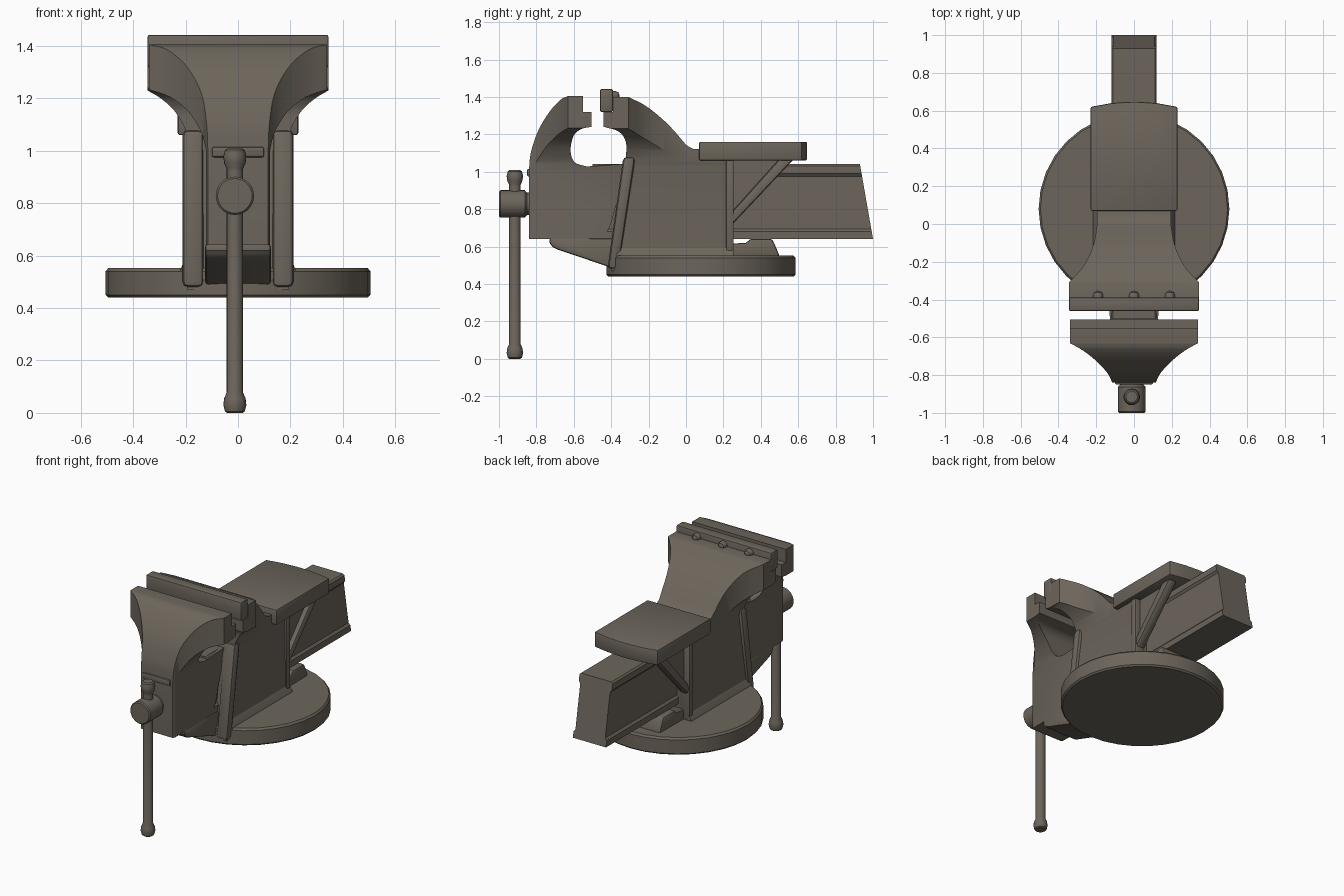
import bpy, bmesh, math
from mathutils import Vector

if "Cube" in bpy.data.objects:
    bpy.data.objects.remove(bpy.data.objects["Cube"])

iron = bpy.data.materials.new("cast_iron_grey")
iron.diffuse_color = (0.15, 0.13, 0.105, 1)
iron.use_nodes = True
iron.node_tree.nodes["Principled BSDF"].inputs["Base Color"].default_value = iron.diffuse_color


def finish(ob, bevel=0, angle=35):
    """Apply modifiers, optional bevel, material and sharp-edge smoothing."""
    if bevel:
        m = ob.modifiers.new("bevel", 'BEVEL')
        m.width, m.segments, m.limit_method = bevel, 2, 'ANGLE'
        m.angle_limit = math.radians(40)
    dg = bpy.context.evaluated_depsgraph_get()
    mesh = bpy.data.meshes.new_from_object(ob.evaluated_get(dg))
    ob.modifiers.clear()
    ob.data = mesh
    mesh.materials.clear()
    mesh.materials.append(iron)
    bpy.ops.object.select_all(action='DESELECT')
    ob.select_set(True)
    bpy.context.view_layer.objects.active = ob
    bpy.ops.object.shade_smooth_by_angle(angle=math.radians(angle))
    return ob


def prism(name, pts, axis, lo, hi):
    """Extrude a 2D outline along x (y,z points), y (x,z) or z (x,y)."""
    put = {'x': lambda p, d: (d, p[0], p[1]),
           'y': lambda p, d: (p[0], d, p[1]),
           'z': lambda p, d: (p[0], p[1], d)}[axis]
    bm = bmesh.new()
    a = [bm.verts.new(put(p, lo)) for p in pts]
    b = [bm.verts.new(put(p, hi)) for p in pts]
    bm.faces.new(a)
    bm.faces.new(b[::-1])
    for i in range(len(pts)):
        j = (i + 1) % len(pts)
        bm.faces.new((a[i], b[i], b[j], a[j]))
    bmesh.ops.recalc_face_normals(bm, faces=bm.faces)
    me = bpy.data.meshes.new(name)
    bm.to_mesh(me)
    bm.free()
    ob = bpy.data.objects.new(name, me)
    bpy.context.collection.objects.link(ob)
    return ob


def box(name, x0, x1, y0, y1, z0, z1, bevel=0.006):
    return finish(prism(name, [(x0, y0), (x1, y0), (x1, y1), (x0, y1)], 'z', z0, z1), bevel)


def arc(pts, n=4):
    """Smooth curve through the points."""
    p = [Vector(q) for q in pts]
    p = [2 * p[0] - p[1]] + p + [2 * p[-1] - p[-2]]
    out = []
    for i in range(1, len(p) - 2):
        a, b, c, d = p[i - 1:i + 3]
        for k in range(n):
            t = k / n
            v = 0.5 * (2 * b + (c - a) * t + (2 * a - 5 * b + 4 * c - d) * t * t
                       + (3 * b - a - 3 * c + d) * t ** 3)
            out.append(tuple(v))
    return out + [tuple(p[-2])]


def both(half):
    """Mirror half an outline across x = 0."""
    return half + [(-x, v) for x, v in reversed(half)]


def carve(ob, *shapes):
    """Keep only what lies inside every given outline."""
    for s in shapes:
        m = ob.modifiers.new("keep", 'BOOLEAN')
        m.operation, m.object, m.solver = 'INTERSECT', s, 'EXACT'
    finish(ob)
    for s in shapes:
        bpy.data.objects.remove(s)
    return ob


def lathe(name, prof, base, axis='z', seg=24):
    """Revolve (radius, height) points around z or y."""
    bm = bmesh.new()
    rings = []
    for r, h in prof:
        ring = []
        for i in range(seg):
            t = 2 * math.pi * i / seg
            u, v = r * math.cos(t), r * math.sin(t)
            co = (u, v, h) if axis == 'z' else (u, h, v)
            ring.append(bm.verts.new(Vector(co) + Vector(base)))
        rings.append(ring)
    for a, b in zip(rings, rings[1:]):
        for i in range(seg):
            j = (i + 1) % seg
            bm.faces.new((a[i], a[j], b[j], b[i]))
    bm.faces.new(rings[0])
    bm.faces.new(rings[-1])
    bmesh.ops.recalc_face_normals(bm, faces=bm.faces)
    me = bpy.data.meshes.new(name)
    bm.to_mesh(me)
    bm.free()
    ob = bpy.data.objects.new(name, me)
    bpy.context.collection.objects.link(ob)
    return finish(ob)


# round base with softened rims
lathe("base_disc", [(0.495, 0.44), (0.505, 0.45), (0.505, 0.54), (0.495, 0.552)], (0, 0.08, 0), seg=32)

# fixed body and rear jaw: side profile limited by front and plan outlines
side = ([(-0.40, 0.47), (-0.33, 1.04)]
        + arc([(-0.32, 1.08), (-0.322, 1.16), (-0.36, 1.215), (-0.44, 1.24)])
        + [(-0.44, 1.32), (-0.39, 1.32), (-0.39, 1.40)]
        + arc([(-0.31, 1.40), (-0.22, 1.355), (-0.13, 1.285), (-0.06, 1.215), (0, 1.145), (0.04, 1.122)])
        + [(0.10, 1.12), (0.25, 1.08), (0.25, 0.47)])
front = both([(0.195, 0.4)] + arc([(0.19, 1.03), (0.205, 1.09), (0.245, 1.155), (0.295, 1.20), (0.345, 1.23)])
             + [(0.345, 1.6)])
plan = both([(0.36, -0.6), (0.36, -0.32)]
            + arc([(0.34, -0.305), (0.265, -0.22), (0.215, -0.11), (0.195, 0.0)]) + [(0.195, 0.4)])
carve(prism("fixed_body", side, 'x', -0.4, 0.4),
      prism("front_outline", front, 'y', -0.7, 0.5),
      prism("plan_outline", plan, 'z', 0.3, 1.7))

# sliding jaw: arched block that flares towards the top
side = ([(-0.84, 0.64)]
        + arc([(-0.84, 1.0), (-0.83, 1.10), (-0.79, 1.22), (-0.73, 1.32), (-0.67, 1.385), (-0.63, 1.405)])
        + [(-0.55, 1.405), (-0.55, 1.32), (-0.505, 1.32)]
        + arc([(-0.505, 1.24), (-0.56, 1.228), (-0.602, 1.19), (-0.617, 1.11), (-0.595, 1.05), (-0.53, 1.028)])
        + [(-0.36, 1.04), (-0.30, 1.04)]
        + arc([(-0.38, 0.80), (-0.41, 0.70), (-0.46, 0.652), (-0.53, 0.64)]))
front = both([(0.122, 0.5)] + arc([(0.122, 1.0), (0.14, 1.07), (0.19, 1.15), (0.26, 1.205), (0.345, 1.235)])
             + [(0.345, 1.6)])
plan = both([(0.11, -0.9)] + arc([(0.115, -0.84), (0.14, -0.79), (0.20, -0.725), (0.27, -0.67), (0.34, -0.63)])
            + [(0.34, -0.2)])
carve(prism("sliding_jaw", side, 'x', -0.4, 0.4),
      prism("front_outline", front, 'y', -1.0, 0.0),
      prism("plan_outline", plan, 'z', 0.3, 1.7))

# sliding bar with grooved sides and a slanted rear end
section = both([(0.12, 0.64), (0.12, 0.68), (0.108, 0.695), (0.108, 0.975), (0.12, 0.99), (0.12, 1.03), (0.11, 1.04)])
bar = prism("sliding_bar", section, 'y', -0.5, 1.0)
for v in bar.data.vertices:
    if v.co.y > 0.5:
        v.co.y = 1.0 - 0.07 * (v.co.z - 0.64) / 0.4
finish(bar)

# tongue supporting the bar at the front
finish(prism("support_tongue", [(-0.73, 0.645)] + arc([(-0.73, 0.62), (-0.70, 0.59), (-0.60, 0.555), (-0.41, 0.49)])
             + [(-0.30, 0.47), (-0.30, 0.645)], 'x', -0.125, 0.125), 0.012)

# rear jaw plate with its bolts
box("jaw_plate", -0.345, 0.345, -0.46, -0.39, 1.32, 1.442, 0.008)
for x in (-0.19, 0, 0.19):
    lathe("jaw_bolt", [(0.027, -0.40), (0.027, -0.378), (0.02, -0.362), (0.006, -0.356)], (x, 0, 1.405), 'y', 12)

# anvil with bowed rear edge
finish(prism("anvil", both([(0.23, 0.07), (0.23, 0.62), (0.12, 0.64), (0.02, 0.647)]), 'z', 1.06, 1.16), 0.008)

# flanges, webs and struts on both sides of the body
for s in (-1, 1):
    def slab(name, pts, a, b, bevel=0):
        finish(prism(name, pts, 'x', min(s * a, s * b), max(s * a, s * b)), bevel)
    slab("front_flange", [(-0.42, 0.48), (-0.36, 0.48), (-0.27, 1.08), (-0.335, 1.08)], 0.13, 0.212, 0.022)
    slab("rear_flange", [(0.215, 0.5), (0.255, 0.5), (0.255, 1.07), (0.215, 1.07)], 0.13, 0.203, 0.008)
    slab("anvil_web", [(0.24, 0.72), (0.24, 1.07), (0.56, 1.07)], 0.13, 0.165)
    slab("anvil_strut", [(0.24, 0.71), (0.24, 0.78), (0.50, 1.07), (0.58, 1.07)], 0.13, 0.195, 0.015)
    # fillet where the body meets the base
    finish(prism("base_fillet", [(s * 0.18, 0.54), (s * 0.222, 0.54), (s * 0.212, 0.565), (s * 0.19, 0.60)],
                 'y', -0.37, 0.255))

# swivel lug behind the body
finish(prism("swivel_lug", [(0.24, 0.54), (0.24, 0.615), (0.32, 0.62), (0.345, 0.64), (0.46, 0.64),
                            (0.475, 0.61), (0.50, 0.55)], 'x', -0.16, 0.16), 0.01)

# screw head and its tommy bar
lathe("screw_head", [(0.066, -1.0), (0.073, -0.993), (0.073, -0.862), (0.06, -0.85), (0.06, -0.82)],
      (-0.012, 0, 0.828), 'y', 28)
knob = [(0.030, 0), (0.038, 0.006), (0.044, 0.03), (0.041, 0.055), (0.031, 0.078)]
lathe("handle_bar", knob + [(0.031, 0.925)] + [(r, 1.008 - h) for r, h in reversed(knob)], (-0.012, -0.915, 0), 'z', 20)

# ridge across the front of the sliding jaw
box("front_ridge", -0.10, 0.10, -0.85, -0.82, 0.975, 1.015, 0.008)
